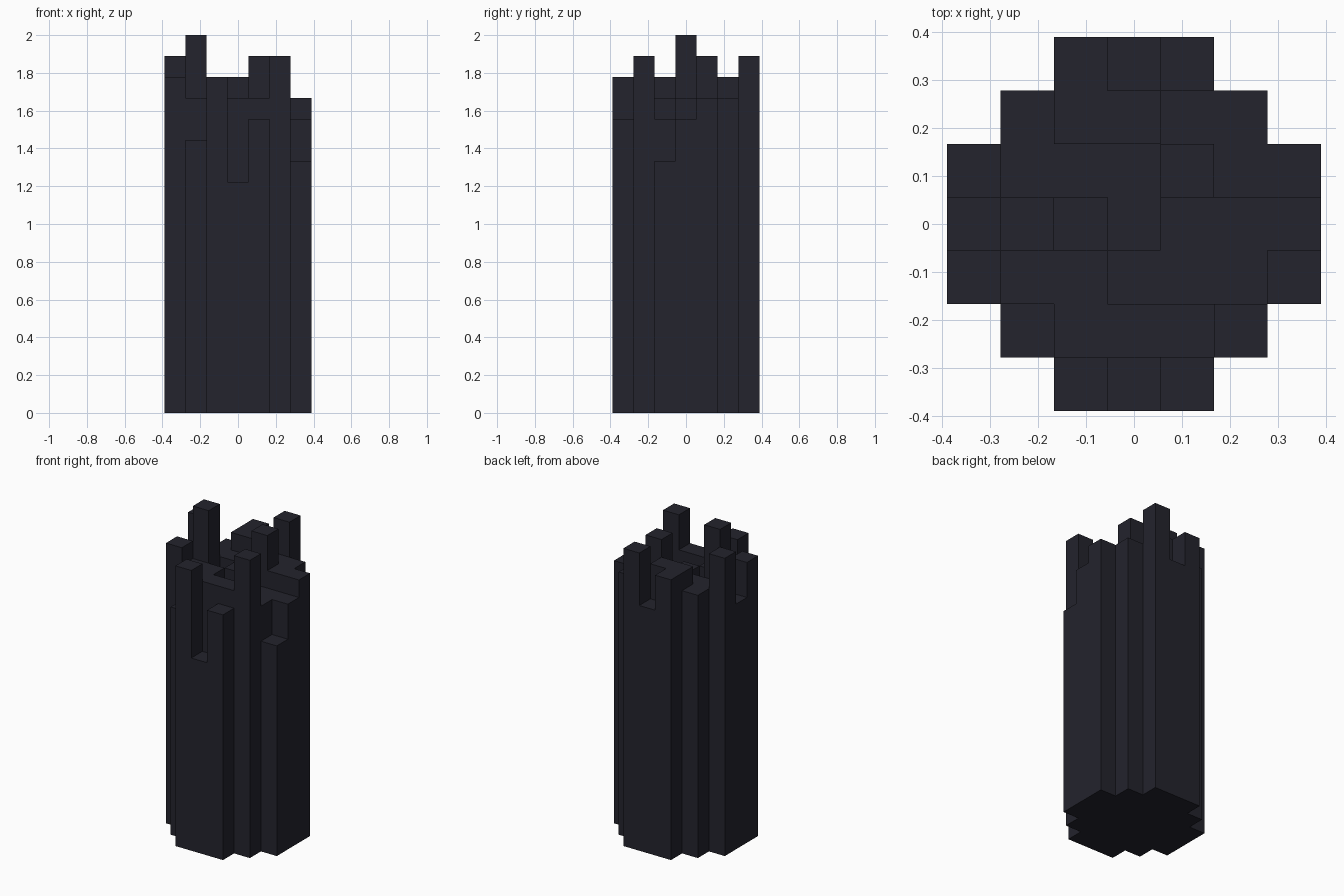
import bpy
import bmesh

cube = bpy.data.objects.get("Cube")
if cube:
    bpy.data.objects.remove(cube, do_unlink=True)

CELL = 1 / 9
PEAK = 18
# Steps below the peak for each block column; rows run front to back
DROPS = [
    "..274..",
    ".53331.",
    "2334446",
    "4043444",
    "1333133",
    ".32233.",
    "..241..",
]
SIZE = len(DROPS)


def height(i, j):
    """Height of one column in cells, zero outside the plan."""
    if 0 <= i < SIZE and 0 <= j < SIZE and DROPS[j][i] != ".":
        return PEAK - int(DROPS[j][i])
    return 0


def add_face(bm, corners):
    half = SIZE / 2
    bm.faces.new([bm.verts.new(((x - half) * CELL, (y - half) * CELL, z * CELL))
                  for x, y, z in corners])


# Jagged pillar: tops, bottoms and only the exposed walls
bm = bmesh.new()
for j in range(SIZE):
    for i in range(SIZE):
        h = height(i, j)
        if not h:
            continue
        ring = [(i, j), (i + 1, j), (i + 1, j + 1), (i, j + 1)]
        add_face(bm, [(x, y, h) for x, y in ring])
        add_face(bm, [(x, y, 0) for x, y in reversed(ring)])
        for k, (di, dj) in enumerate([(0, -1), (1, 0), (0, 1), (-1, 0)]):
            low = height(i + di, j + dj)
            if low < h:
                p, q = ring[k], ring[(k + 1) % 4]
                add_face(bm, [(*p, low), (*q, low), (*q, h), (*p, h)])
bmesh.ops.remove_doubles(bm, verts=bm.verts, dist=0.0001)

mesh = bpy.data.meshes.new("jagged_pillar")
bm.to_mesh(mesh)
bm.free()

# Dark stone colour
stone = bpy.data.materials.new("dark_slate")
stone.use_nodes = True
color = (0.017, 0.017, 0.026, 1)
stone.diffuse_color = color
stone.node_tree.nodes["Principled BSDF"].inputs["Base Color"].default_value = color
mesh.materials.append(stone)

pillar = bpy.data.objects.new("jagged_pillar", mesh)
bpy.context.collection.objects.link(pillar)
